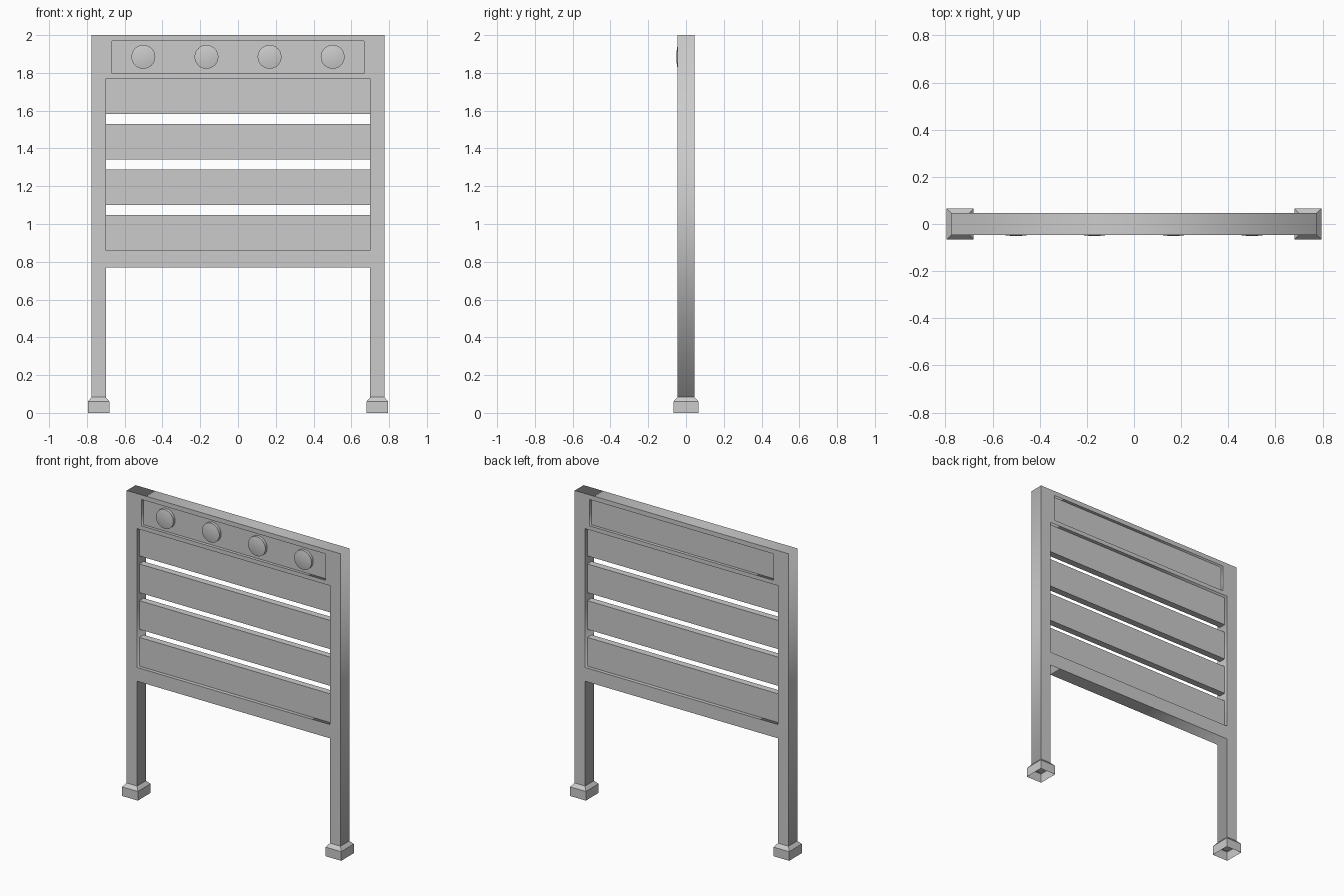
import bpy, bmesh, math

if "Cube" in bpy.data.objects:
    bpy.data.objects.remove(bpy.data.objects["Cube"])

FRAME_Y = 0.046              # half depth of frame
POST_OUT, POST_IN = 0.775, 0.70


def mesh_object(name, bm):
    bmesh.ops.recalc_face_normals(bm, faces=bm.faces)
    me = bpy.data.meshes.new(name)
    bm.to_mesh(me)
    bm.free()
    ob = bpy.data.objects.new(name, me)
    bpy.context.collection.objects.link(ob)
    return ob


def box(name, x, y, z0, z1):
    """Box centred on x = y = 0 with half sizes x, y."""
    bm = bmesh.new()
    bmesh.ops.create_cube(bm, size=1)
    for v in bm.verts:
        v.co = (v.co.x * 2 * x, v.co.y * 2 * y, z0 if v.co.z < 0 else z1)
    return mesh_object(name, bm)


def rect(x, z0, z1):
    return [(-x, z0), (x, z0), (x, z1), (-x, z1)]


# Frame: flat outline with two openings, extruded
LEG_BOTTOM, RAIL_BOTTOM = 0.05, 0.77
outline = [(-POST_OUT, LEG_BOTTOM), (-POST_IN, LEG_BOTTOM), (-POST_IN, RAIL_BOTTOM),
           (POST_IN, RAIL_BOTTOM), (POST_IN, LEG_BOTTOM), (POST_OUT, LEG_BOTTOM),
           (POST_OUT, 2.0), (-POST_OUT, 2.0)]
cu = bpy.data.curves.new("frame", 'CURVE')
cu.dimensions = '2D'
cu.fill_mode = 'BOTH'
cu.extrude = FRAME_Y
for pts in (outline, rect(POST_IN, 0.86, 1.77), rect(0.668, 1.797, 1.97)):
    sp = cu.splines.new('POLY')
    sp.points.add(len(pts) - 1)
    for p, (x, z) in zip(sp.points, pts):
        p.co = (x, z, 0, 1)
    sp.use_cyclic_u = True
frame = bpy.data.objects.new("frame", cu)
bpy.context.collection.objects.link(frame)
frame.rotation_euler.x = math.radians(90)
bpy.context.view_layer.objects.active = frame
frame.select_set(True)
bpy.ops.object.convert(target='MESH')
frame.select_set(False)

# Recessed header panel and slats
box("header_panel", 0.668, 0.026, 1.797, 1.97)
for i in range(4):
    z = 0.86 + i * 0.2407
    box(f"slat_{i + 1}", POST_IN, 0.022, z, z + 0.188)

# Domed round buttons on the front of the header
R, SEG, RINGS = 0.063, 40, 4
profile = [(R, -0.026)] + [(R * k / RINGS, -0.051 + 0.0065 * (k / RINGS) ** 2)
                           for k in range(RINGS, 0, -1)]
for i in range(4):
    cx = -0.501 + i * 0.334
    bm = bmesh.new()
    rings = [[bm.verts.new((cx + r * math.cos(a), y, 1.885 + r * math.sin(a)))
              for a in (2 * math.pi * s / SEG for s in range(SEG))] for r, y in profile]
    for a, b in zip(rings, rings[1:]):
        for s in range(SEG):
            t = (s + 1) % SEG
            bm.faces.new((a[s], a[t], b[t], b[s]))
    tip = bm.verts.new((cx, -0.051, 1.885))
    for s in range(SEG):
        bm.faces.new((rings[-1][s], rings[-1][(s + 1) % SEG], tip))
    bm.faces.new(rings[0])
    ob = mesh_object(f"button_{i + 1}", bm)
    bpy.context.view_layer.objects.active = ob
    ob.select_set(True)
    bpy.ops.object.shade_smooth_by_angle(angle=math.radians(30))
    ob.select_set(False)

# Feet: open-bottomed sleeves with a sloped collar
for side, sx in (("left", -1), ("right", 1)):
    bm = bmesh.new()
    rings = []
    for hx, hy, z in ((0.057, 0.066, 0), (0.057, 0.066, 0.06), (0.0375, FRAME_Y, 0.083)):
        rings.append([bm.verts.new((sx * 0.7375 + i * hx, j * hy, z))
                      for i, j in ((-1, -1), (1, -1), (1, 1), (-1, 1))])
    for a, b in zip(rings, rings[1:]):
        for s in range(4):
            t = (s + 1) % 4
            bm.faces.new((a[s], a[t], b[t], b[s]))
    mesh_object(f"foot_{side}", bm)
